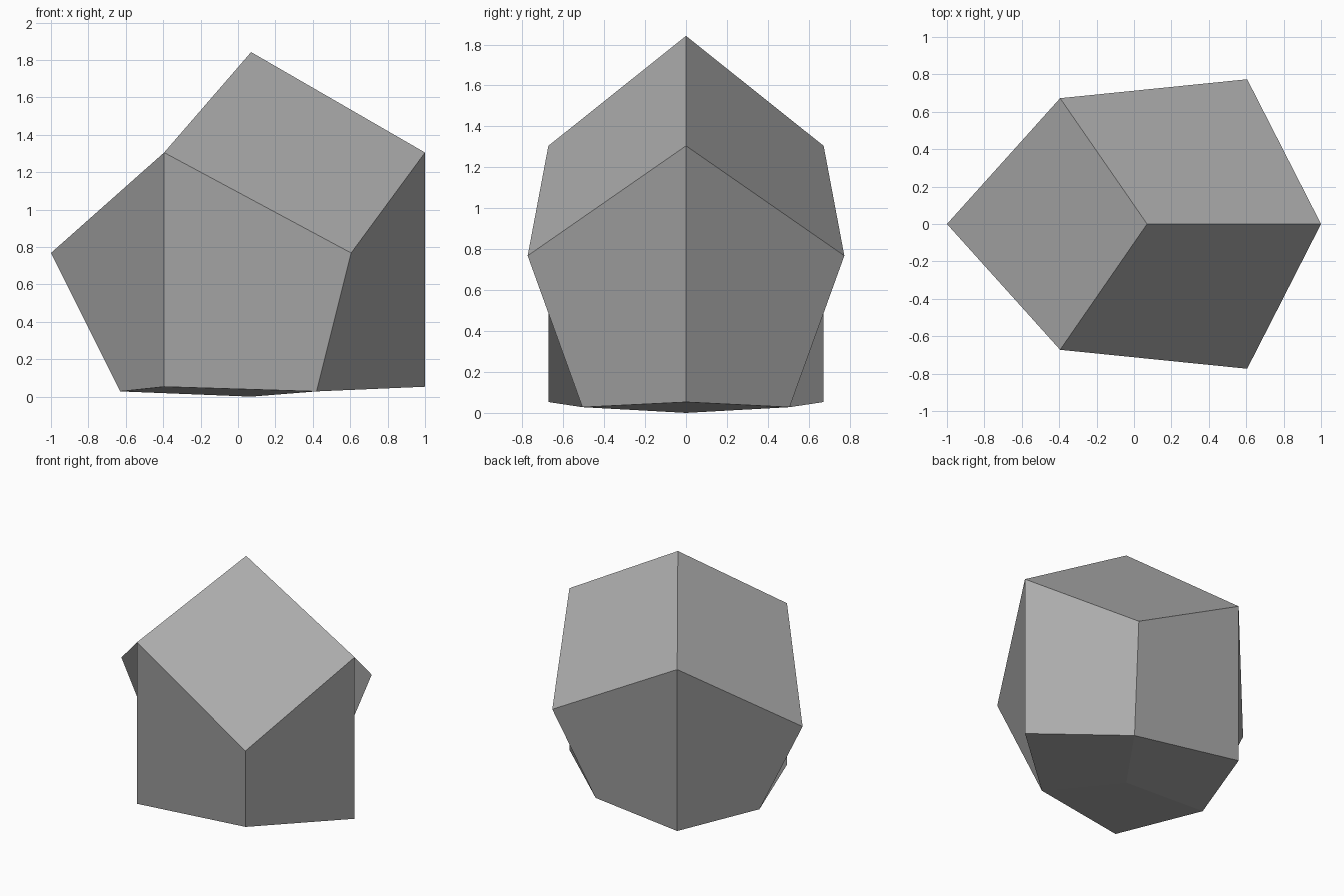
import bpy, bmesh, math

cube = bpy.data.objects.get("Cube")
if cube:
    bpy.data.objects.remove(cube, do_unlink=True)

AXIS_X = 0.07      # vertical axis of the threefold form
DEPTH = 0.835      # flattening along y

grey = bpy.data.materials.new("stone_grey")
grey.use_nodes = True
colour = (0.42, 0.42, 0.42, 1.0)
grey.diffuse_color = colour
grey.node_tree.nodes["Principled BSDF"].inputs["Base Color"].default_value = colour

bm = bmesh.new()


def ring(radius, z, turn):
    """Three corners spaced evenly around the axis."""
    points = []
    for k in range(3):
        a = math.radians(120 * k + turn)
        points.append(bm.verts.new((AXIS_X + radius * math.cos(a),
                                    DEPTH * radius * math.sin(a), z)))
    return points


# Corners, from the peak down to the lowest point
peak = bm.verts.new((AXIS_X, 0, 1.842))
shoulder = ring(0.93, 1.305, 0)
waist = ring(1.07, 0.768, 60)
foot_outer = ring(0.93, 0.053, 0)
foot_inner = ring(0.70, 0.028, 60)
base = bm.verts.new((AXIS_X, 0, 0))

# Four folded quads for each third; the first and third corners set the fold
for k in range(3):
    n = (k + 1) % 3
    bm.faces.new((shoulder[k], waist[k], shoulder[n], peak))
    bm.faces.new((shoulder[k], foot_outer[k], foot_inner[k], waist[k]))
    bm.faces.new((shoulder[n], waist[k], foot_inner[k], foot_outer[n]))
    bm.faces.new((foot_inner[k], foot_outer[k], foot_inner[k - 1], base))

mesh = bpy.data.meshes.new("faceted_stone")
bm.to_mesh(mesh)
bm.free()
mesh.materials.append(grey)
stone = bpy.data.objects.new("faceted_stone", mesh)
bpy.context.collection.objects.link(stone)
